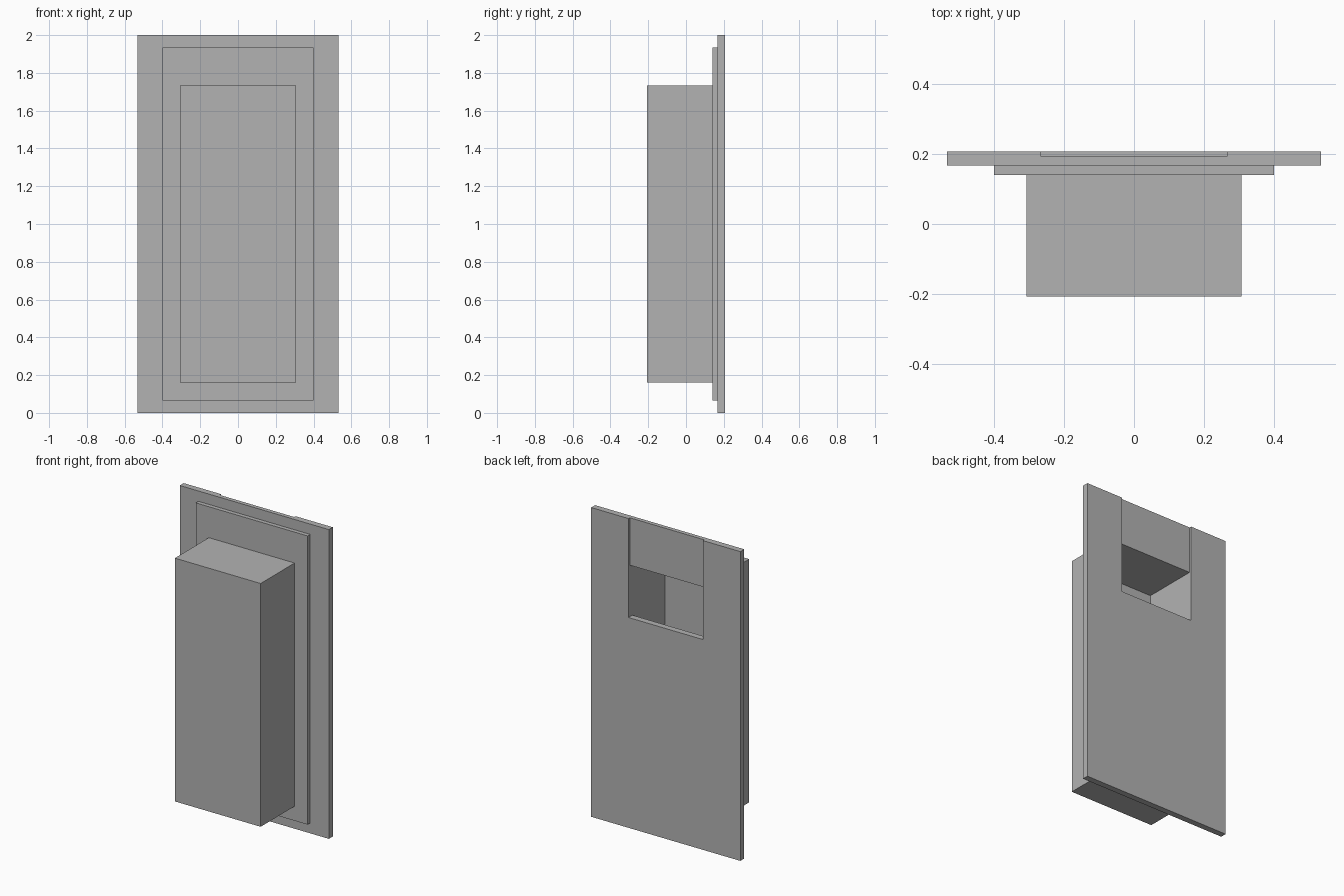
import bpy

if "Cube" in bpy.data.objects:
    bpy.data.objects.remove(bpy.data.objects["Cube"], do_unlink=True)

UNIT = 2 / 150      # the plate is 150 steps tall
MID = 15.5          # half of the total depth

grey = bpy.data.materials.new("plain_grey")
grey.use_nodes = True
grey.diffuse_color = (0.45, 0.45, 0.45, 1)
grey.node_tree.nodes["Principled BSDF"].inputs["Base Color"].default_value = (0.45, 0.45, 0.45, 1)


def block(name, width, y0, y1, z0, z1):
    """Box centred on x; y is counted from the front, z from the ground."""
    bpy.ops.mesh.primitive_cube_add(
        size=1, location=(0, ((y0 + y1) / 2 - MID) * UNIT, (z0 + z1) / 2 * UNIT))
    ob = bpy.context.object
    ob.name = name
    ob.scale = (width * UNIT, (y1 - y0) * UNIT, (z1 - z0) * UNIT)
    bpy.ops.object.transform_apply(location=False, rotation=False, scale=True)
    ob.data.materials.append(grey)
    return ob


def cut(target, cutter):
    bpy.context.view_layer.objects.active = target
    mod = target.modifiers.new("cut", 'BOOLEAN')
    mod.operation = 'DIFFERENCE'
    mod.solver = 'EXACT'
    mod.object = cutter
    bpy.ops.object.modifier_apply(modifier=mod.name)


# Solid parts, front to back
housing = block("housing", 46, 0, 26, 12, 130)
step_panel = block("step_panel", 60, 26, 28, 5, 145)
back_plate = block("back_plate", 80, 28, 31, 0, 150)

# Hollow inside, window in the plate, shallow groove up to the top edge
cavity = block("cavity_cutter", 40, 3, 35, 15, 127)
window = block("window_cutter", 40, 20, 35, 102, 127)
groove = block("groove_cutter", 40, 30, 35, 120, 155)

cut(housing, cavity)
cut(step_panel, cavity)
cut(back_plate, window)
cut(back_plate, groove)

for helper in (cavity, window, groove):
    bpy.data.objects.remove(helper, do_unlink=True)
